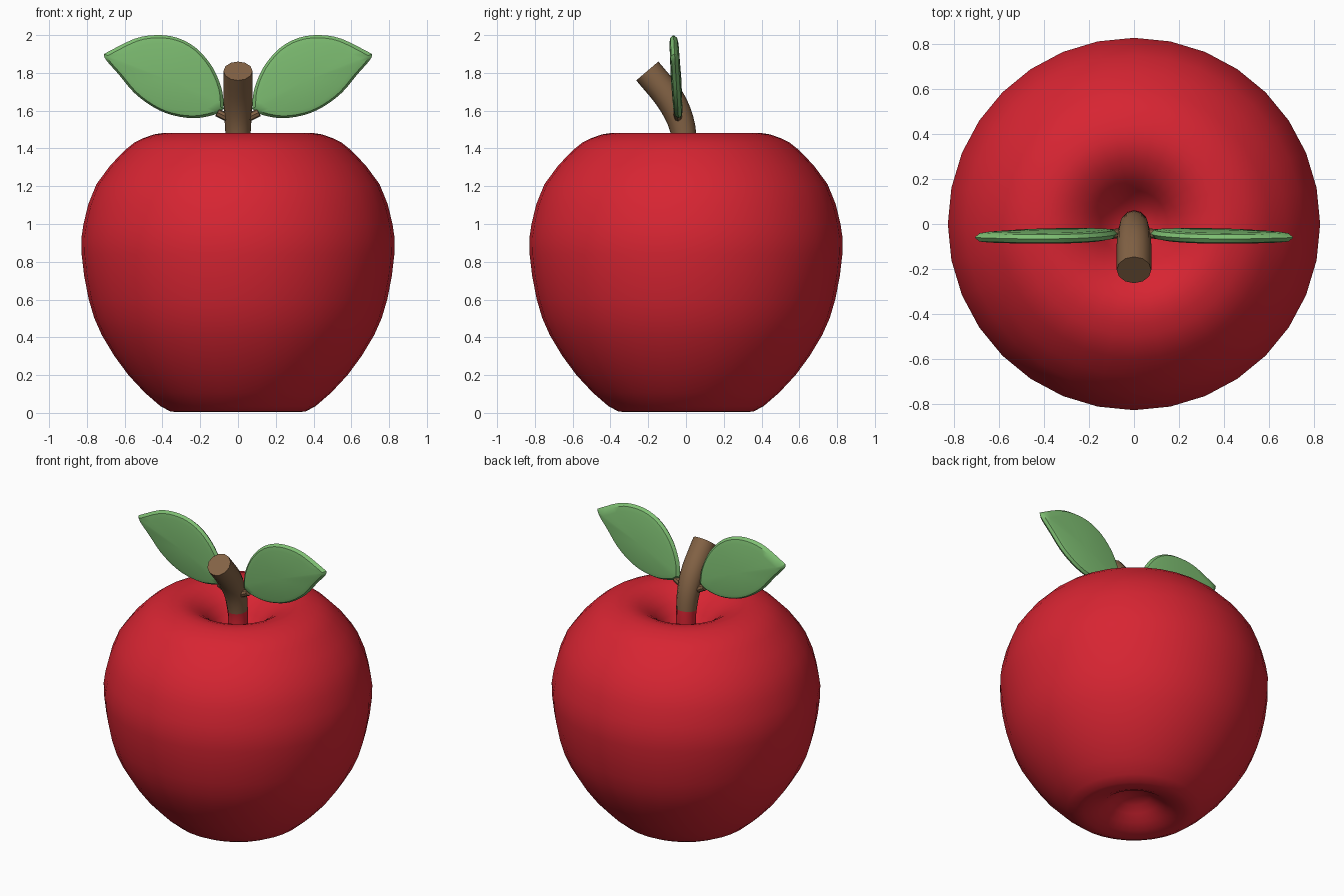
import bpy, bmesh, math
from mathutils import Vector

cube = bpy.data.objects.get("Cube")
if cube:
    bpy.data.objects.remove(cube)


def material(name, rgb):
    mat = bpy.data.materials.new(name)
    mat.use_nodes = True
    mat.diffuse_color = (*rgb, 1)
    mat.node_tree.nodes["Principled BSDF"].inputs["Base Color"].default_value = (*rgb, 1)
    return mat


RED = material("apple red", (0.68, 0.018, 0.032))
GREEN = material("leaf green", (0.21, 0.52, 0.17))
BROWN = material("stem brown", (0.23, 0.125, 0.06))


def finish(name, bm, mats, angle):
    bmesh.ops.recalc_face_normals(bm, faces=bm.faces)
    mesh = bpy.data.meshes.new(name)
    bm.to_mesh(mesh)
    bm.free()
    for mat in mats:
        mesh.materials.append(mat)
    obj = bpy.data.objects.new(name, mesh)
    bpy.context.collection.objects.link(obj)
    bpy.ops.object.select_all(action="DESELECT")
    obj.select_set(True)
    bpy.context.view_layer.objects.active = obj
    bpy.ops.object.shade_smooth_by_angle(angle=math.radians(angle))
    return obj


def spline(points, steps):
    """Smooth curve through the points (Catmull-Rom)."""
    p = [Vector(q) for q in points]
    p = [2 * p[0] - p[1]] + p + [2 * p[-1] - p[-2]]
    out = []
    for a, b, c, d in zip(p, p[1:], p[2:], p[3:]):
        for i in range(steps):
            t = i / steps
            out.append(0.5 * (2 * b + (c - a) * t + (2 * a - 5 * b + 4 * c - d) * t * t
                              + (3 * b - a - 3 * c + d) * t ** 3))
    return out + [p[-2]]


def skin(bm, rings):
    for lower, upper in zip(rings, rings[1:]):
        n = len(lower)
        for i in range(n):
            j = (i + 1) % n
            bm.faces.new((lower[i], lower[j], upper[j], upper[i]))


# Apple body: turned profile with a hollow at both ends
profile = spline([(0.02, 0.13), (0.1, 0.11), (0.2, 0.04), (0.31, 0.004), (0.41, 0.035),
                  (0.58, 0.2), (0.72, 0.41), (0.79, 0.6), (0.828, 0.84), (0.818, 1.0),
                  (0.75, 1.21), (0.6, 1.39), (0.5, 1.455), (0.39, 1.483), (0.29, 1.462),
                  (0.19, 1.39), (0.11, 1.28), (0.02, 1.22)], 2)
SIDES = 32
bm = bmesh.new()
rings = []
for r, z in profile:
    rings.append([bm.verts.new((r * math.sin(math.tau * i / SIDES),
                                r * math.cos(math.tau * i / SIDES), max(z, 0)))
                  for i in range(SIDES)])
skin(bm, rings)
for ring in (rings[0], rings[-1]):
    bm.faces.new(ring)
finish("apple_body", bm, [RED], 60)

# Stem: bent, widening tube cut square at the top; its foot is red
path = spline([(0, 0, 1.2), (0, 0, 1.33), (0, -0.005, 1.43), (0, -0.03, 1.55),
               (0, -0.09, 1.67), (0, -0.205, 1.81)], 3)
bm = bmesh.new()
rings = []
for k, p in enumerate(path):
    along = (path[min(k + 1, len(path) - 1)] - path[max(k - 1, 0)]).normalized()
    across = along.cross(Vector((1, 0, 0)))
    radius = 0.062 + 0.015 * min(1, max(0, (p.z - 1.4) / 0.25))
    rings.append([bm.verts.new(p + radius * (Vector((1, 0, 0)) * math.cos(a) + across * math.sin(a)))
                  for a in (math.tau * i / 12 for i in range(12))])
skin(bm, rings)
for ring in (rings[0], rings[-1]):
    bm.faces.new(ring)
for face in bm.faces:
    face.material_index = 0 if face.calc_center_median().z < 1.42 else 1
finish("stem", bm, [RED, BROWN], 40)

# Leaves: pillowed outlines with a rounded rim, mirrored left and right
upper_edge = spline([(0.075, 1.61), (0.085, 1.71), (0.135, 1.83), (0.22, 1.93), (0.32, 1.985),
                     (0.43, 2.0), (0.55, 1.98), (0.71, 1.9)], 3)
lower_edge = spline([(0.71, 1.9), (0.7, 1.87), (0.63, 1.79), (0.55, 1.695), (0.45, 1.62), (0.35, 1.577),
                     (0.23, 1.56), (0.12, 1.58), (0.075, 1.61)], 3)
outline = upper_edge[:-1] + lower_edge[:-1]
middle = Vector((0.36, 1.76))
# (inset toward the middle, half thickness)
LAYERS = [(0.18, -0.024), (0.06, -0.018), (0, 0), (0.06, 0.018), (0.18, 0.024)]


def leaf_point(p, depth, side):
    lean = -0.052 - 0.06 * (p.y - 1.76)
    return (side * p.x, lean + depth, p.y)


for name, side in (("left", 1), ("right", -1)):
    bm = bmesh.new()
    rings = [[bm.verts.new(leaf_point(p.lerp(middle, inset), depth, side)) for p in outline]
             for inset, depth in LAYERS]
    skin(bm, rings)
    for ring, depth in ((rings[0], -0.028), (rings[-1], 0.028)):
        hub = bm.verts.new(leaf_point(middle, depth, side))
        for a, b in zip(ring, ring[1:] + ring[:1]):
            bm.faces.new((a, b, hub))
    finish(name + "_leaf", bm, [GREEN], 35)

    # Short twig joining the leaf to the stem
    bm = bmesh.new()
    a, b = Vector((side * 0.03, -0.04, 1.55)), Vector((side * 0.11, -0.045, 1.59))
    turn = (b - a).to_track_quat("Z", "Y")
    ends = [[bm.verts.new(p + turn @ Vector((0.022 * math.cos(t), 0.022 * math.sin(t), 0)))
             for t in (math.tau * i / 8 for i in range(8))] for p in (a, b)]
    skin(bm, ends)
    for ring in ends:
        bm.faces.new(ring)
    finish(name + "_leaf_twig", bm, [BROWN], 40)
